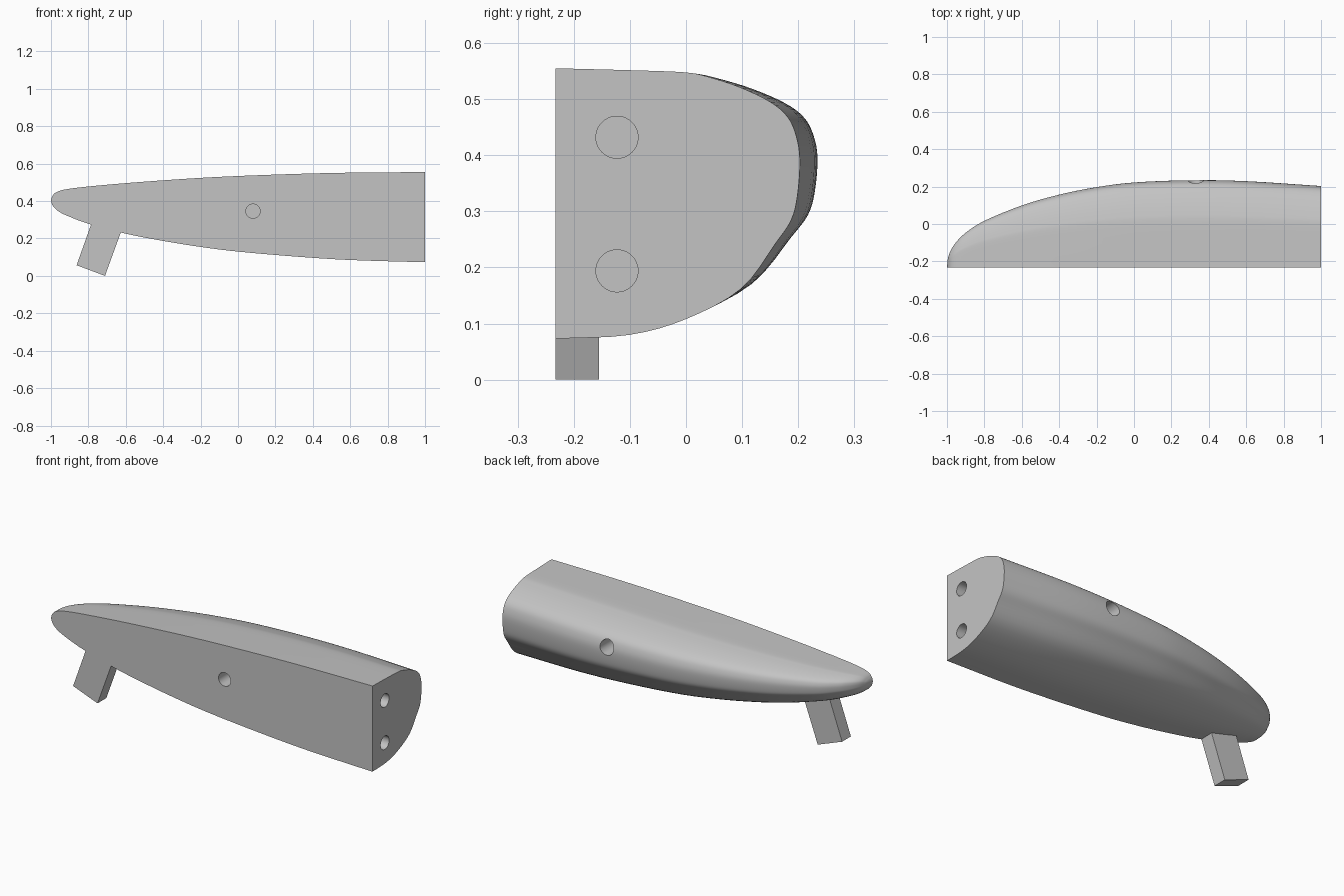
import bpy
import bmesh
import math
from mathutils import Vector

if "Cube" in bpy.data.objects:
    bpy.data.objects.remove(bpy.data.objects["Cube"], do_unlink=True)

FLAT_Y = -0.233

grey = bpy.data.materials.new("plain_grey")
grey.use_nodes = True
COLOUR = (0.55, 0.55, 0.55, 1.0)
grey.diffuse_color = COLOUR
grey.node_tree.nodes["Principled BSDF"].inputs["Base Color"].default_value = COLOUR


def smooth_path(points, steps):
    """Catmull-Rom curve through tuples of any length."""
    pts = [Vector(p) for p in points]
    pts = [2 * pts[0] - pts[1]] + pts + [2 * pts[-1] - pts[-2]]
    out = []
    for a, b, c, d in zip(pts, pts[1:], pts[2:], pts[3:]):
        for i in range(steps):
            t = i / steps
            out.append(0.5 * (2 * b + (c - a) * t + (2 * a - 5 * b + 4 * c - d) * t ** 2
                              + (3 * b - a - 3 * c + d) * t ** 3))
    return out + [pts[-2]]


def finish(name, bm):
    bmesh.ops.recalc_face_normals(bm, faces=bm.faces)
    mesh = bpy.data.meshes.new(name)
    bm.to_mesh(mesh)
    bm.free()
    mesh.materials.append(grey)
    obj = bpy.data.objects.new(name, mesh)
    bpy.context.collection.objects.link(obj)
    return obj


def activate(obj):
    bpy.ops.object.select_all(action='DESELECT')
    obj.select_set(True)
    bpy.context.view_layer.objects.active = obj


def drill(obj, centre, axis, radius, depth):
    """Cut a blind round hole, centred on a surface point."""
    bpy.ops.mesh.primitive_cylinder_add(vertices=40, radius=radius, depth=2 * depth,
                                        location=centre)
    cutter = bpy.context.object
    cutter.rotation_euler = Vector(axis).to_track_quat('Z', 'Y').to_euler()
    cutter.data.materials.append(grey)
    cutter.hide_render = True
    mod = obj.modifiers.new("hole", 'BOOLEAN')
    mod.operation = 'DIFFERENCE'
    mod.solver = 'EXACT'
    mod.object = cutter
    activate(obj)
    bpy.ops.object.modifier_apply(modifier=mod.name)
    bpy.data.objects.remove(cutter, do_unlink=True)


# Half hull: stations of (x, top, bottom, width) from the nose to the cut end
stations = [(-0.995, 0.423, 0.383, 0.05), (-0.98, 0.442, 0.362, 0.092),
            (-0.95, 0.456, 0.339, 0.137), (-0.9, 0.466, 0.316, 0.186),
            (-0.8, 0.478, 0.279, 0.25), (-0.6, 0.496, 0.226, 0.332),
            (-0.4, 0.511, 0.187, 0.39), (-0.2, 0.524, 0.155, 0.43),
            (0, 0.534, 0.13, 0.455), (0.3, 0.545, 0.104, 0.467),
            (0.6, 0.552, 0.085, 0.462), (1, 0.555, 0.073, 0.436)]
# Section as fractions of width and height, top to bottom
section = [(0, 1), (0.3, 0.993), (0.53, 0.985), (0.63, 0.967), (0.76, 0.928),
           (0.88, 0.875), (0.95, 0.82), (0.985, 0.75), (1, 0.66), (0.99, 0.53),
           (0.965, 0.44), (0.9, 0.352), (0.76, 0.185), (0.535, 0.073),
           (0.3, 0.014), (0, 0)]
profile = smooth_path(section, 4)

bm = bmesh.new()
rings = []
for x, top, bottom, width in smooth_path(stations, 4):
    rings.append([bm.verts.new((x, FLAT_Y + u * width, bottom + v * (top - bottom)))
                  for u, v in profile])
count = len(profile)
for near, far in zip(rings, rings[1:]):
    for i in range(count):
        j = (i + 1) % count
        bm.faces.new((near[i], near[j], far[j], far[i]))
tip = bm.verts.new((-1, FLAT_Y, 0.403))
for i in range(count):
    bm.faces.new((tip, rings[0][i], rings[0][(i + 1) % count]))
bm.faces.new(rings[-1])
hull = finish("half_hull", bm)

# Dowel holes in the cut end, flat side and curved side
for z in (0.432, 0.194):
    drill(hull, (1, -0.123, z), (1, 0, 0), 0.0375, 0.15)
drill(hull, (0.08, FLAT_Y, 0.346), (0, 1, 0), 0.038, 0.15)
drill(hull, (0.33, 0.235, 0.415), (0, 1, 0), 0.042, 0.15)
activate(hull)
bpy.ops.object.shade_smooth_by_angle(angle=math.radians(35))

# Slanted peg under the nose
bm = bmesh.new()
outline = [(-0.863, 0.057), (-0.711, 0), (-0.624, 0.24), (-0.782, 0.285)]
face = bm.faces.new([bm.verts.new((x, FLAT_Y, z)) for x, z in outline])
extruded = bmesh.ops.extrude_face_region(bm, geom=[face])["geom"]
bmesh.ops.translate(bm, vec=(0, 0.078, 0),
                    verts=[v for v in extruded if isinstance(v, bmesh.types.BMVert)])
finish("slanted_peg", bm)
